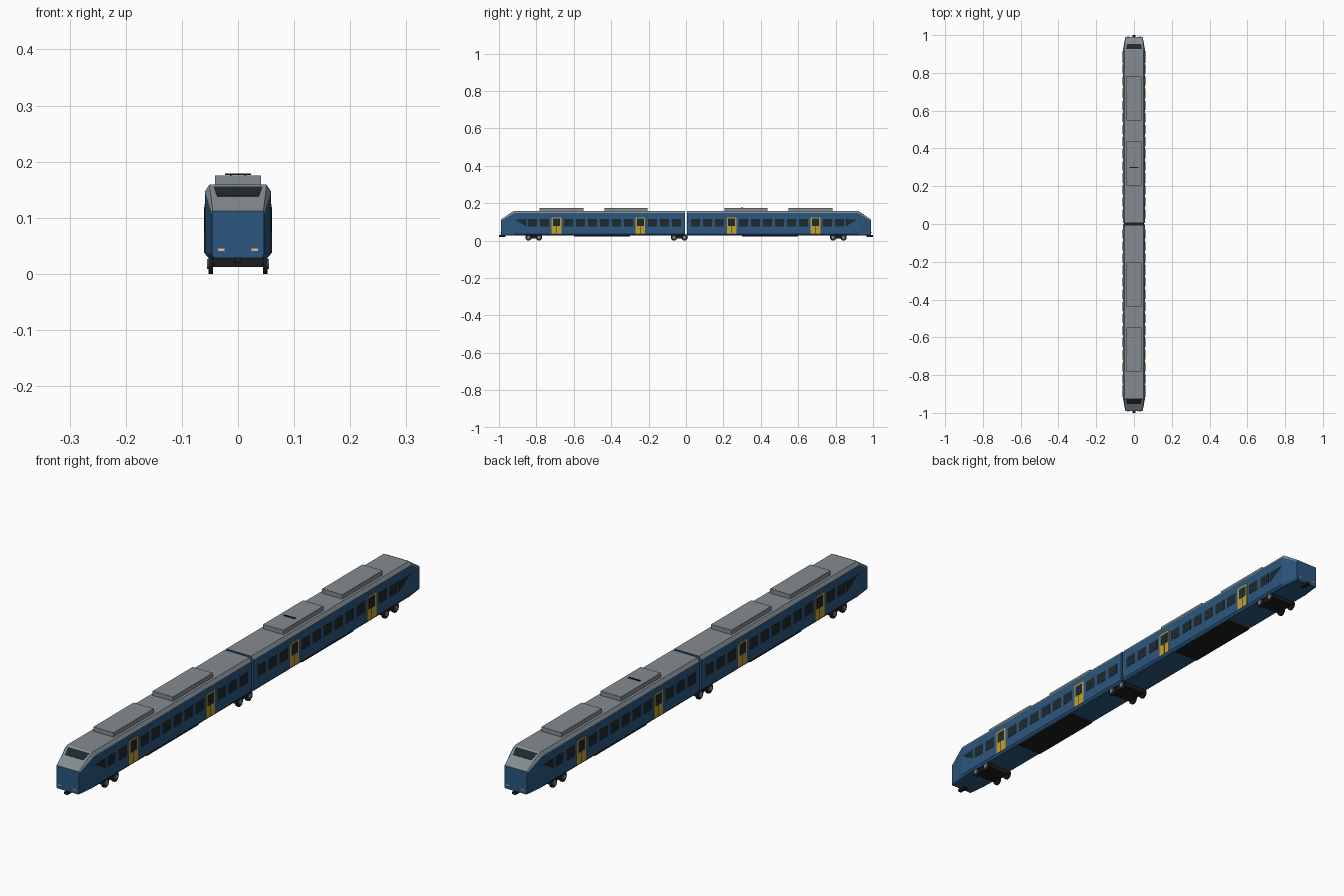
import bpy, bmesh, math
from mathutils import Vector

if "Cube" in bpy.data.objects:
    bpy.data.objects.remove(bpy.data.objects["Cube"])


def material(name, rgb):
    m = bpy.data.materials.new(name)
    m.diffuse_color = (*rgb, 1)
    m.use_nodes = True
    m.node_tree.nodes["Principled BSDF"].inputs["Base Color"].default_value = m.diffuse_color
    return m


BLUE = material("blue_paint", (0.025, 0.095, 0.21))
GREY = material("roof_grey", (0.23, 0.26, 0.28))
GLASS = material("dark_glass", (0.012, 0.022, 0.028))
YELLOW = material("door_yellow", (0.55, 0.36, 0.03))
BLACK = material("running_gear", (0.012, 0.012, 0.014))
STEEL = material("hub_steel", (0.2, 0.21, 0.22))
LAMP = material("lamp", (0.9, 0.5, 0.2))


def finish(bm, name, *mats):
    bmesh.ops.recalc_face_normals(bm, faces=bm.faces)
    me = bpy.data.meshes.new(name)
    bm.to_mesh(me)
    bm.free()
    for m in mats:
        me.materials.append(m)
    ob = bpy.data.objects.new(name, me)
    bpy.context.collection.objects.link(ob)
    return ob


def box(name, lo, hi, mat):
    bm = bmesh.new()
    bmesh.ops.create_cube(bm, size=1)
    for v in bm.verts:
        v.co = [a + (c + 0.5) * (b - a) for a, b, c in zip(lo, hi, v.co)]
    return finish(bm, name, mat)


def panel(name, pts, push, mat):
    """Polygon extruded along push."""
    bm = bmesh.new()
    face = bm.faces.new([bm.verts.new(p) for p in pts])
    new = bmesh.ops.extrude_face_region(bm, geom=[face], use_keep_orig=True)["geom"]
    for v in new:
        if isinstance(v, bmesh.types.BMVert):
            v.co += Vector(push)
    return finish(bm, name, mat)


def side_panel(name, side, yz, out, mat):
    return panel(name, [(side * 0.058, y, z) for y, z in yz], (side * (out + 0.001), 0, 0), mat)


def rect(y, w, z0, z1):
    return [(y - w / 2, z0), (y + w / 2, z0), (y + w / 2, z1), (y - w / 2, z1)]


def cylinder_x(name, x, y, z, r, width, mat):
    bpy.ops.mesh.primitive_cylinder_add(vertices=20, radius=r, depth=width,
                                        location=(x, y, z), rotation=(0, math.pi / 2, 0))
    ob = bpy.context.object
    ob.name = name
    ob.data.materials.append(mat)
    bpy.ops.object.shade_smooth_by_angle(angle=math.radians(35))


# Car shell: chamfered section lofted into the tapered nose
MAIN = [(0.052, 0.028), (0.059, 0.036), (0.059, 0.147), (0.051, 0.159)]
NOSE = [(0.044, 0.028), (0.046, 0.036), (0.046, 0.106), (0.045, 0.112)]


def shell(name, d):
    bm = bmesh.new()
    rings = []
    for y, half in ((0.005, MAIN), (0.92, MAIN), (0.99, NOSE)):
        loop = half + [(-x, z) for x, z in reversed(half)]
        rings.append([bm.verts.new((x, d * y, z)) for x, z in loop])
    for a, b in zip(rings, rings[1:]):
        for i in range(8):
            j = (i + 1) % 8
            f = bm.faces.new((a[i], a[j], b[j], b[i]))
            f.material_index = 1 if i in (2, 3, 4) else 0
    bm.faces.new(rings[0])
    bm.faces.new(rings[-1])
    finish(bm, name, BLUE, GREY)


for d, car in ((-1, "front_car"), (1, "rear_car")):
    shell(car + "_body", d)

    # Roof equipment and underfloor box
    for y0, y1 in ((0.205, 0.437), (0.548, 0.782)):
        a, b = sorted((d * y0, d * y1))
        box(car + "_roof_unit", (-0.041, a, 0.157), (0.041, b, 0.175), GREY)
    a, b = sorted((d * 0.3, d * 0.6))
    box(car + "_underfloor_box", (-0.05, a, 0.023), (0.05, b, 0.03), BLACK)

    # Windscreen on the sloping face
    def slope(x, t):
        return (x, d * (0.92 + 0.07 * t), 0.159 - 0.047 * t)
    panel(car + "_windscreen",
          [slope(-0.043, 0.09), slope(0.043, 0.09), slope(0.037, 0.45), slope(-0.037, 0.45)],
          (0, d * 0.0006, 0.0009), GLASS)

    # Lamps and coupler
    for s in (-1, 1):
        x0, x1 = sorted((s * 0.024, s * 0.036))
        y0, y1 = sorted((d * 0.988, d * 0.9915))
        box(car + "_lamp", (x0, y0, 0.041), (x1, y1, 0.0455), LAMP)
    y0, y1 = sorted((d * 0.965, d * 1.0))
    box(car + "_coupler", (-0.007, y0, 0.02), (0.007, y1, 0.029), BLACK)

    # Side windows and doors on a regular pitch
    for s in (-1, 1):
        for k in range(13):
            y = d * (0.052 + 0.064 * k)
            if k in (3, 10):
                side_panel(car + "_door", s, rect(y, 0.052, 0.036, 0.125), 0.001, YELLOW)
                side_panel(car + "_door_window", s, rect(y, 0.037, 0.078, 0.119), 0.0016, GLASS)
                side_panel(car + "_door_seam", s, rect(y, 0.002, 0.037, 0.078), 0.0014, BLACK)
            else:
                side_panel(car + "_window", s, rect(y, 0.048, 0.075, 0.115), 0.0008, GLASS)
        side_panel(car + "_cab_window", s,
                   [(d * 0.852, 0.075), (d * 0.852, 0.115), (d * 0.915, 0.113)], 0.0008, GLASS)

# Current collector on the rear car
box("collector_bar", (-0.023, 0.297, 0.1765), (0.023, 0.303, 0.179), BLACK)
for s in (-1, 1):
    box("collector_post", (s * 0.013 - 0.0015, 0.298, 0.174),
        (s * 0.013 + 0.0015, 0.302, 0.177), BLACK)

# Bogies: two at the ends, one shared near the middle
for yc in (-0.814, -0.036, 0.814):
    box("bogie_frame", (-0.044, yc - 0.04, 0.012), (0.044, yc + 0.04, 0.029), BLACK)
    for y in (yc - 0.028, yc + 0.028):
        cylinder_x("axle", 0, y, 0.0175, 0.005, 0.1, BLACK)
        for s in (-1, 1):
            cylinder_x("wheel", s * 0.049, y, 0.0175, 0.0175, 0.008, BLACK)
            cylinder_x("wheel_hub", s * 0.054, y, 0.0175, 0.009, 0.003, STEEL)
